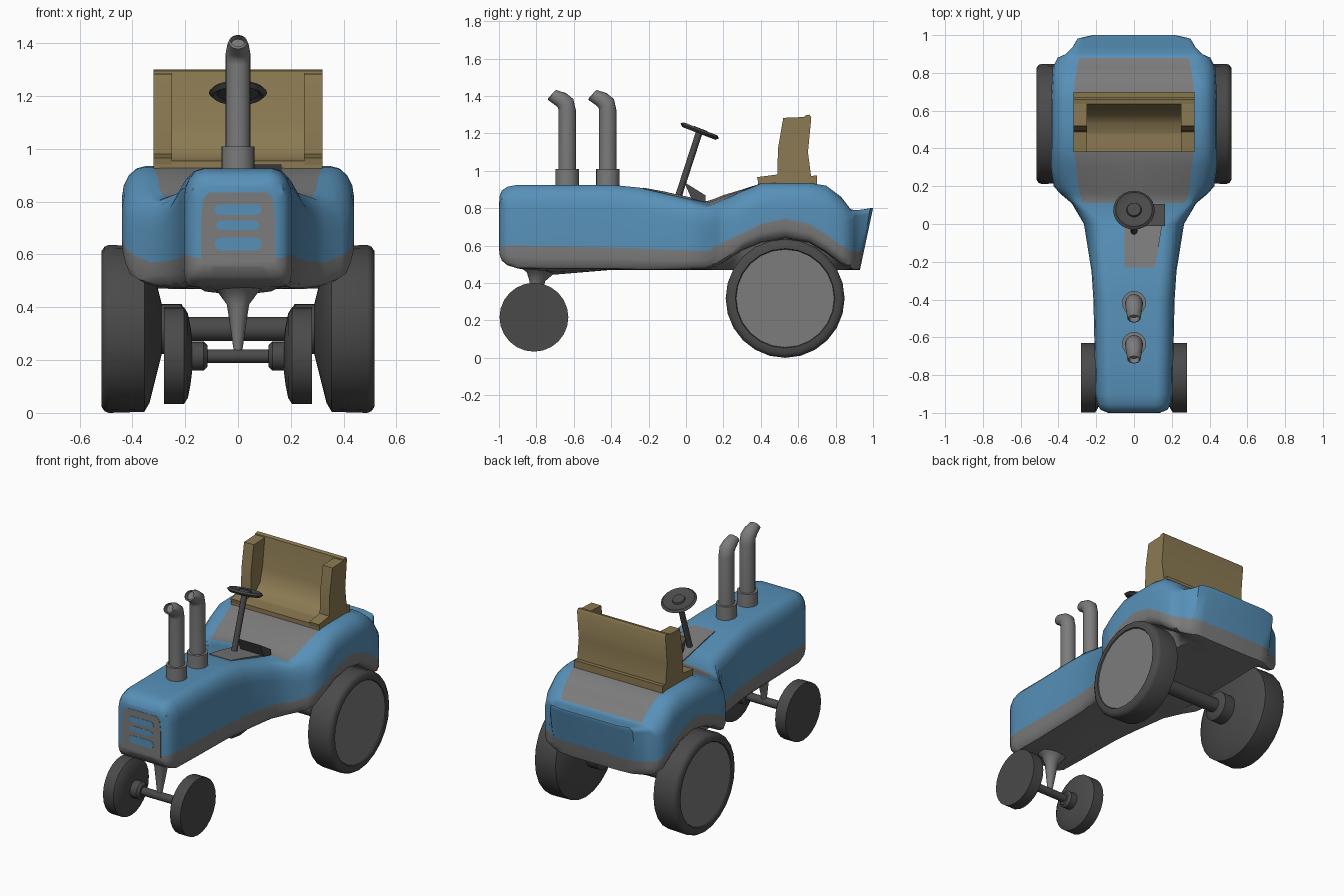
import bpy, bmesh, math
from mathutils import Vector

if "Cube" in bpy.data.objects:
    bpy.data.objects.remove(bpy.data.objects["Cube"])


def material(name, c):
    m = bpy.data.materials.new(name)
    m.diffuse_color = (*c, 1)
    m.use_nodes = True
    m.node_tree.nodes["Principled BSDF"].inputs["Base Color"].default_value = m.diffuse_color
    return m


BLUE = material("body_blue", (0.095, 0.28, 0.48))
GREY = material("trim_grey", (0.20, 0.20, 0.20))
DARK = material("dark_grey", (0.068, 0.068, 0.068))
TAN = material("seat_tan", (0.26, 0.195, 0.085))


def finish(name, bm, *mats):
    bmesh.ops.recalc_face_normals(bm, faces=bm.faces)
    me = bpy.data.meshes.new(name)
    bm.to_mesh(me)
    bm.free()
    for m in mats:
        me.materials.append(m)
    ob = bpy.data.objects.new(name, me)
    bpy.context.collection.objects.link(ob)
    return ob


def bridge(bm, rings, caps=True):
    """Skin a list of vertex rings; returns (face, ring index, side index)."""
    out = []
    n = len(rings[0])
    for i, (a, b) in enumerate(zip(rings, rings[1:])):
        for j in range(n):
            k = (j + 1) % n
            out.append((bm.faces.new((a[j], a[k], b[k], b[j])), i, j))
    if caps:
        bm.faces.new(rings[0])
        bm.faces.new(rings[-1])
    return out


def sweep(name, rings, mat, n=20):
    """rings: (centre, axis, radius)"""
    bm = bmesh.new()
    vs = []
    for c, ax, r in rings:
        ax = Vector(ax).normalized()
        u = Vector((0, 1, 0)) if abs(ax.x) > 0.5 else Vector((1, 0, 0))
        v = ax.cross(u)
        vs.append([bm.verts.new(Vector(c) + r * (u * math.cos(a) + v * math.sin(a)))
                   for a in (2 * math.pi * i / n for i in range(n))])
    bridge(bm, vs)
    return finish(name, bm, mat)


def lathe_x(name, y, z, prof, mat, s=1, n=24):
    return sweep(name, [((s * x, y, z), (1, 0, 0), r) for x, r in prof], mat, n)


def prism(name, x0, x1, prof, mat):
    bm = bmesh.new()
    bridge(bm, [[bm.verts.new((x, y, z)) for y, z in prof] for x in (x0, x1)])
    return finish(name, bm, mat)


# Body sections: y, half width, top half width, top z, side bottom z, colour band z
HOOD = [
    (-.998, .14, .10, .86, .555, .585), (-.985, .175, .115, .895, .52, .59),
    (-.955, .195, .125, .915, .495, .60), (-.9, .205, .13, .925, .478, .60),
    (-.7, .208, .13, .925, .475, .597), (-.4, .215, .135, .925, .475, .59),
    (-.25, .225, .15, .91, .47, .585), (0, .265, .17, .86, .47, .575),
]
CAB = [
    (.11, .33, .30, .837, .475, .57), (.16, .39, .315, .853, .487, .595),
    (.2, .425, .325, .87, .51, .62), (.3, .44, .335, .90, .575, .665),
    (.4, .44, .35, .932, .615, .715), (.53, .44, .35, .935, .638, .745),
    (.66, .44, .35, .935, .615, .715), (.75, .435, .345, .92, .56, .66),
    (.83, .43, .33, .86, .50, .60), (.88, .405, .32, .795, .475, .575),
]
TAIL = [(y, w, t, z, .47, .57) for y, w, t, z in (
    (.90, .36, .305, .79), (.94, .325, .29, .792), (.985, .30, .27, .80), (1.0, .235, .21, .80))]
KEYS = HOOD + CAB + TAIL

bm = bmesh.new()
rings = []
for y, w, t, zt, zs, b in KEYS:
    # shoulder height, edge drop, centre bottom
    h = min(.12, .05 + (y + .998) * 2) if y < .85 else .07 if y < .89 else .03
    d = .03 if .1 < y < .25 else .01 if 0 <= y < .35 else 0
    zc = zs if y < -.8 else .445 if y < -.6 else .47
    half = [(0, zc), (.6 * w, (zc + zs) / 2 if zs < .48 else zc), (.72 * w, zs), (.9 * w, zs + .003),
            (.965 * w, zs + .17 * (b - zs)), (w, zs + .5 * (b - zs)), (w, b)]
    for a in (90, 67, 45, 22, 0):
        a = math.radians(a)
        half.append((t + (w - t) * math.sin(a), zt - d - h * (1 - math.cos(a))))
    half += [(t * .91, zt - d * .8), (t * .5, zt - d * .3), (0, zt)]
    pts = half + [(-x, z) for x, z in half[-2:0:-1]]
    # the tail face leans forward at its foot
    lean = .07 * max(0, (y - .9) / .1)
    rings.append([bm.verts.new((x, y - lean * min(1, max(0, (.8 - z) / .33)), z))
                  for x, z in pts])
N = len(rings[0])
for f, i, j in bridge(bm, rings, caps=False):
    j = min(j, N - 1 - j)
    floor = j >= 12 and .1 < KEYS[i][0] < .87
    f.material_index = 1 if j < 6 or floor else 0
# end caps in level strips, grey below the band
for r in (rings[0], rings[-1]):
    for j in range(N // 2):
        vs = list(dict.fromkeys((r[j], r[j + 1], r[(N - j - 1) % N], r[(N - j) % N])))
        bm.faces.new(vs).material_index = 1 if j < 6 else 0
finish("body", bm, BLUE, GREY)

# Grille plate with three blue slots
bm = bmesh.new()
side = [(.14, .57), (.14, .74), (.132, .81), (.11, .835)]
plate = side + [(-x, z) for x, z in reversed(side)]
bridge(bm, [[bm.verts.new((x, y, z)) for x, z in plate] for y in (-.993, -.9995)])
finish("grille", bm, GREY)
for i, (z, w, h) in enumerate([(.77, .09, .02), (.71, .082, .018), (.64, .09, .025)]):
    bm = bmesh.new()
    slot = [(s * (w - h + h * math.cos(a)), z + s * h * math.sin(a))
            for s in (1, -1) for a in (-1.57, -.8, 0, .8, 1.57)]
    bridge(bm, [[bm.verts.new((x, y, z)) for x, z in slot] for y in (-.996, -1.001)])
    finish(f"grille_slot_{i + 1}", bm, BLUE)

# Grey panel on the rear of the hood
bm = bmesh.new()
loops = []
for y, x1, z in [(-.23, .11, .908), (-.12, .13, .888), (0, .15, .861), (.1, .16, .841)]:
    loops.append([bm.verts.new(p) for p in ((-.05, y, z + .002), (x1, y, z + .001),
                                            (x1, y, z - .008), (-.05, y, z - .007))])
bridge(bm, loops)
finish("hood_panel", bm, GREY)

# Wheels and hubs on both sides
for s, side in ((1, "right"), (-1, "left")):
    lathe_x(f"rear_tyre_{side}", .53, .318,
            [(.29, .10), (.315, .20), (.335, .28), (.355, .314), (.49, .318),
             (.505, .312), (.517, .295), (.517, .266), (.508, .262)], DARK, s)
    lathe_x(f"rear_disc_{side}", .53, .318, [(.50, .262), (.511, .262)], GREY, s)
    lathe_x(f"rear_hub_{side}", .53, .318, [(.20, .07), (.215, .095), (.31, .095)], DARK, s)
    lathe_x(f"front_tyre_{side}", -.813, .217,
            [(.175, .07), (.18, .11), (.19, .16), (.205, .184), (.28, .184)], DARK, s)
    lathe_x(f"front_hub_{side}", -.813, .215, [(.115, .04), (.13, .055), (.19, .055)], DARK, s)
lathe_x("rear_axle", .53, .318, [(-.3, .046), (.3, .046)], DARK)
lathe_x("front_axle", -.813, .215, [(-.2, .026), (.2, .026)], DARK)

# Front strut
UP = (0, 0, 1)
sweep("front_strut", [((0, -.77, .49), UP, .12), ((0, -.775, .455), UP, .075),
                      ((0, -.795, .41), UP, .042), ((0, -.81, .22), UP, .014)], GREY, 16)

# Two exhaust stacks
TIP = (0, -.75, .66)
for i, y in enumerate((-.635, -.418)):
    sweep(f"exhaust_base_{i + 1}", [((0, y, .90), UP, .063), ((0, y, 1.01), UP, .063)], GREY)
    sweep(f"exhaust_pipe_{i + 1}", [
        ((0, y, 1.0), UP, .047), ((0, y, 1.32), UP, .047),
        ((0, y - .008, 1.36), (0, -.5, .87), .047), ((0, y - .035, 1.383), TIP, .043),
        ((0, y - .08, 1.405), TIP, .035), ((0, y - .083, 1.409), TIP, .028),
        ((0, y - .06, 1.396), TIP, .026)], GREY)

# Steering column, wheel and dash flap
AX = Vector((0, .36, .93)).normalized()
top = Vector((0, .073, 1.213))
sweep("steering_column", [((0, -.045, .85), AX, .018), (top, AX, .018)], DARK, 12)
sweep("steering_wheel", [(top + AX * o, AX, r) for o, r in
                         ((-.012, .04), (-.005, .08), (-.014, .095), (0, .11),
                          (.012, .097), (.004, .08), (.004, .04), (.014, .036))], DARK, 24)
prism("dash_flap", .0, .165, [(-.01, .94), (.105, .868), (.105, .83), (.03, .85)], DARK)

# Seat: base, scooped backrest and two side wings with feet
prism("seat_base", -.32, .32, [(.385, .955), (.385, .92), (.70, .92), (.70, .975), (.5, .957)], TAN)
prism("seat_back", -.32, .32, [(.44, .95), (.53, .965), (.585, 1.01), (.61, 1.1), (.635, 1.295),
                               (.66, 1.30), (.67, 1.285), (.652, 1.1), (.67, .96)], TAN)
for s, side in ((1, "right"), (-1, "left")):
    prism(f"seat_wing_{side}", s * .25, s * .32,
          [(.38, .966), (.488, .98), (.492, 1.12), (.52, 1.283), (.645, 1.288),
           (.63, 1.1), (.64, .94), (.385, .94)], TAN)

# Smooth shading with sharp edges kept
bpy.ops.object.select_all(action='SELECT')
bpy.context.view_layer.objects.active = bpy.data.objects["body"]
bpy.ops.object.shade_smooth_by_angle(angle=math.radians(40))
